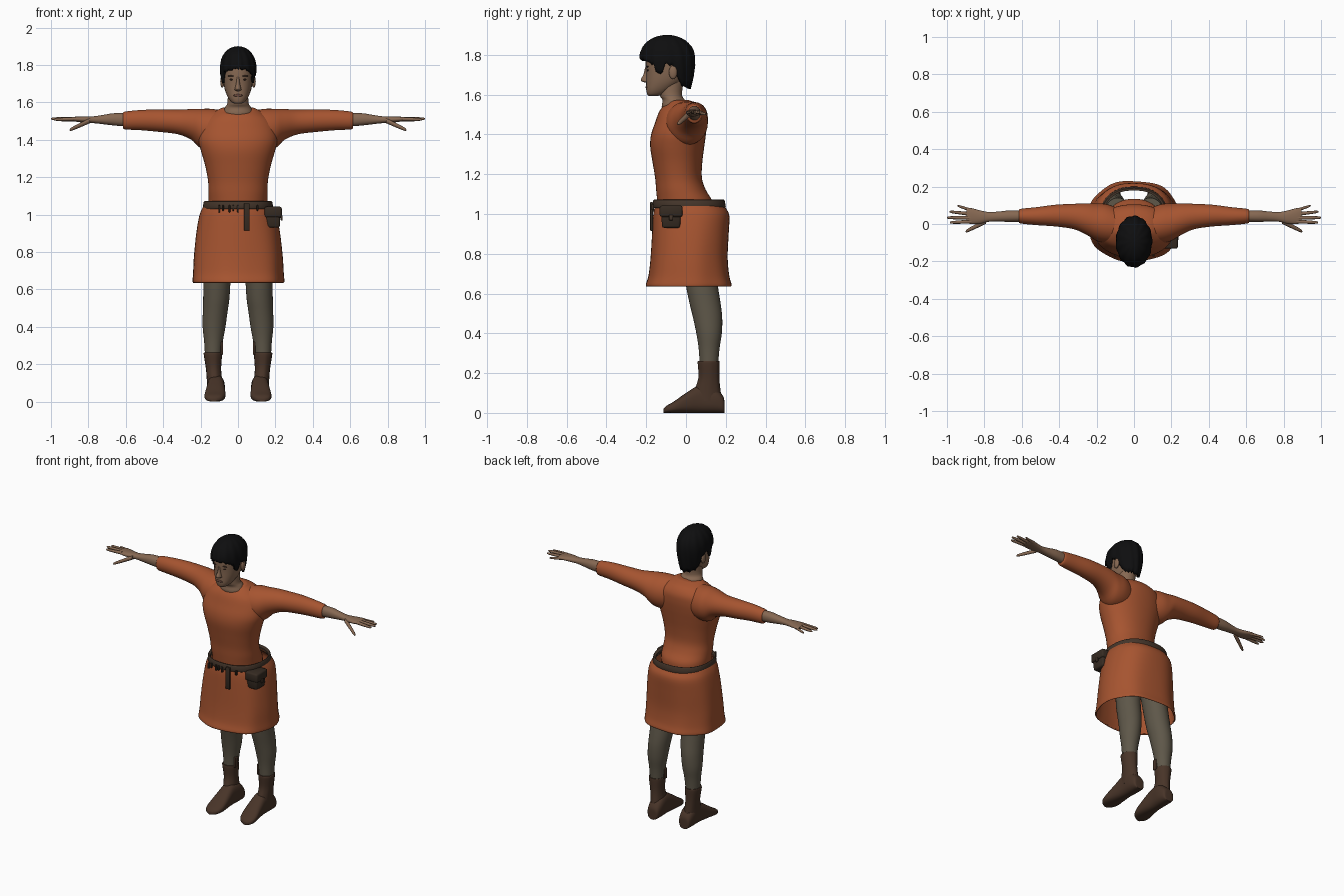
import bpy, bmesh, math, random
from mathutils import Vector

if "Cube" in bpy.data.objects:
    bpy.data.objects.remove(bpy.data.objects["Cube"])

random.seed(4)


def material(name, r, g, b):
    m = bpy.data.materials.new(name)
    m.diffuse_color = [((c / 255 + 0.055) / 1.055) ** 2.4 for c in (r, g, b)] + [1]
    m.use_nodes = True
    m.node_tree.nodes["Principled BSDF"].inputs["Base Color"].default_value = m.diffuse_color
    return m


ORANGE = material("orange cloth", 166, 84, 48)
SKIN = material("skin", 134, 104, 82)
LEGGING = material("grey leggings", 94, 87, 73)
BOOT = material("brown boot leather", 72, 52, 40)
BELT = material("belt leather", 68, 53, 42)
POUCH = material("dark pouch leather", 54, 43, 34)
HAIR = material("black hair", 14, 14, 15)
FEATURE = material("eye brown", 62, 44, 36)
LIP = material("lip", 108, 74, 62)


def finish(name, bm, mat, mirror=False, thick=0, angle=50):
    bmesh.ops.recalc_face_normals(bm, faces=bm.faces)
    me = bpy.data.meshes.new(name)
    bm.to_mesh(me)
    bm.free()
    me.materials.append(mat)
    ob = bpy.data.objects.new(name, me)
    bpy.context.collection.objects.link(ob)
    bpy.context.view_layer.objects.active = ob
    ob.select_set(True)
    bpy.ops.object.shade_smooth_by_angle(angle=math.radians(angle))
    ob.select_set(False)
    if thick:
        mod = ob.modifiers.new("thickness", 'SOLIDIFY')
        mod.thickness = thick
    if mirror:
        ob.modifiers.new("mirror", 'MIRROR')
    return ob


def smooth_rows(rows, sub):
    """Catmull-Rom interpolation between the given cross-sections."""
    rows = [Vector(r) for r in rows]
    out = []
    for i in range(len(rows) - 1):
        a, b = rows[max(i - 1, 0)], rows[i]
        c, d = rows[i + 1], rows[min(i + 2, len(rows) - 1)]
        for k in range(sub):
            t = k / sub
            out.append(0.5 * (2 * b + (c - a) * t + (2 * a - 5 * b + 4 * c - d) * t * t
                              + (3 * b - a - 3 * c + d) * t ** 3))
    return out + [rows[-1]]


def upright(r, c, s):
    """Row: z, front y, back y, half width, centre x, front dip."""
    z, f, b, h, cx, dip = r
    return cx + h * c, (f + b) / 2 + (b - f) / 2 * s, z - dip * max(0, -s) ** 2


def along_x(r, c, s):
    """Row: x, centre y, centre z, y radius, z radius."""
    return r[0], r[1] + r[3] * c, r[2] + r[4] * s


def along_y(r, c, s):
    """Row: y, centre x, half width, top z; the bottom is on the ground."""
    return r[1] + r[2] * c, r[0], r[3] / 2 * (1 + s)


def loft(name, rows, mat, place=upright, n=2.0, seg=32, sub=4, caps=(1, 1), wave=None, **kw):
    if place is upright:
        rows = [tuple(r) + (0,) * (6 - len(r)) for r in rows]
    bm = bmesh.new()
    rings = []
    for r in smooth_rows(rows, sub):
        ring = []
        for i in range(seg):
            a = math.tau * i / seg
            c, s = [math.copysign(abs(v) ** (2 / n), v) for v in (math.cos(a), math.sin(a))]
            k = wave(r, a) if wave else 1
            ring.append(bm.verts.new(place(r, c * k, s * k)))
        rings.append(ring)
    for p, q in zip(rings, rings[1:]):
        for i in range(seg):
            j = (i + 1) % seg
            bm.faces.new((p[i], p[j], q[j], q[i]))
    if caps[0]:
        bm.faces.new(rings[0])
    if caps[1]:
        bm.faces.new(rings[-1])
    return finish(name, bm, mat, **kw)


def blob(name, loc, size, mat, mirror=True):
    bm = bmesh.new()
    bmesh.ops.create_uvsphere(bm, u_segments=16, v_segments=10, radius=1)
    for v in bm.verts:
        v.co = Vector(loc) + Vector(a * b for a, b in zip(v.co, size))
    return finish(name, bm, mat, mirror, angle=80)


def box(name, lo, hi, mat, bevel=0.004, taper=1.0, mirror=False):
    bm = bmesh.new()
    bmesh.ops.create_cube(bm, size=1)
    for v in bm.verts:
        if v.co.z < 0:
            v.co.x *= taper
            v.co.y *= taper
        v.co = Vector(l + (h - l) * (c + 0.5) for l, h, c in zip(lo, hi, v.co))
    bmesh.ops.bevel(bm, geom=bm.edges[:], offset=bevel, segments=2, affect='EDGES', profile=0.5)
    return finish(name, bm, mat, mirror)


# Tunic: body, sleeves and skirt
loft("tunic_body", [
    (1.03, -.14, .135, .155), (1.07, -.145, .13, .157), (1.12, -.15, .10, .158),
    (1.18, -.155, .08, .16), (1.26, -.168, .082, .175), (1.34, -.18, .092, .198),
    (1.40, -.175, .10, .212), (1.46, -.155, .105, .205), (1.51, -.137, .10, .18),
    (1.55, -.118, .07, .125, 0, .012), (1.572, -.108, .015, .082, 0, .04)],
    ORANGE, n=2.15, seg=48, caps=(0, 1))
loft("sleeve", [
    (.05, -.02, 1.45, .09, .10), (.14, 0, 1.455, .105, .11), (.20, .01, 1.46, .10, .105),
    (.25, .025, 1.482, .085, .082), (.32, .04, 1.495, .068, .066), (.42, .045, 1.502, .058, .06),
    (.52, .042, 1.505, .048, .054), (.60, .042, 1.503, .04, .048), (.615, .042, 1.503, .034, .042)],
    ORANGE, along_x, mirror=True)
loft("skirt", [
    (1.05, -.15, .185, .18), (1.03, -.158, .20, .193), (.99, -.165, .218, .208),
    (.9, -.17, .215, .224), (.78, -.177, .21, .237), (.69, -.187, .218, .242),
    (.645, -.20, .23, .245), (.635, -.196, .226, .241)],
    ORANGE, n=2.35, seg=64, caps=(0, 0), thick=.008,
    wave=lambda r, a: 1 + .014 * (1.05 - r[0]) / .4 * math.sin(7 * a + 1))

# Belt with hanging pieces
loft("belt", [(1.03, -.163, .196, .185), (1.035, -.168, .2, .188),
              (1.065, -.166, .195, .184), (1.072, -.161, .19, .179)],
     BELT, n=2.3, seg=48, sub=2, caps=(0, 0), thick=.016)
box("hanging_strap", (.032, -.18, .915), (.062, -.166, 1.06), POUCH)
for i, x in enumerate((-.105, -.085, -.05, -.03, -.005, .1)):
    box(f"belt_tassel_{i}", (x, -.174, 1.012 + .008 * (i % 2)), (x + .009, -.16, 1.05), POUCH, .002)
box("pouch_body", (.145, -.126, .93), (.228, -.024, 1.02), POUCH, .01, .88)
box("pouch_flap", (.142, -.132, .985), (.234, -.018, 1.042), POUCH, .01)
box("pouch_toggle", (.228, -.085, .968), (.238, -.065, .995), BELT, .003)

# Legs and boots
loft("leg", [
    (.9, -.04, .14, .075, .085), (.75, -.015, .15, .074, .103), (.64, .0, .16, .072, .112),
    (.55, .018, .174, .07, .116), (.48, .035, .182, .066, .122), (.4, .052, .18, .061, .128),
    (.32, .064, .168, .05, .131), (.22, .07, .16, .042, .133)],
    LEGGING, mirror=True)
loft("boot_shaft", [
    (.262, .06, .168, .047, .134), (.25, .058, .169, .049, .134), (.18, .062, .167, .041, .131),
    (.12, .045, .172, .041, .126), (.06, .03, .18, .045, .12)],
    BOOT, mirror=True, wave=lambda r, a: 1 + .012 * math.sin(9 * a))
loft("boot_foot", [
    (.193, .117, .02, .05), (.186, .117, .038, .085), (.14, .117, .047, .13),
    (.07, .118, .046, .14), (.0, .12, .052, .1), (-.06, .124, .055, .058),
    (-.098, .128, .042, .036), (-.113, .13, .016, .02)],
    BOOT, along_y, n=2.6, mirror=True)
box("boot_tab", (.079, .085, .25), (.093, .115, .32), BOOT, .004, mirror=True)

# Forearm, hand and fingers
loft("forearm_and_hand", [
    (.56, .042, 1.505, .03, .037), (.66, .042, 1.509, .031, .033), (.72, .04, 1.508, .027, .025),
    (.775, .038, 1.507, .026, .018), (.82, .037, 1.508, .035, .017), (.87, .042, 1.51, .043, .013),
    (.895, .046, 1.511, .038, .009)],
    SKIN, along_x, n=2.2, seg=24, mirror=True)
for name, base, tip, r in (
        ("index_finger", (.87, .013, 1.511), (.985, .008, 1.508), .0095),
        ("middle_finger", (.87, .033, 1.512), (1.0, .034, 1.512), .0098),
        ("ring_finger", (.87, .053, 1.511), (.987, .066, 1.51), .0092),
        ("little_finger", (.86, .070, 1.508), (.945, .098, 1.502), .0082),
        ("thumb", (.79, .015, 1.503), (.9, -.04, 1.452), .0125)):
    b, t = Vector(base), Vector(tip)
    loft(name, [tuple(b.lerp(t, f)) + (r * k, r * k) for f, k in
                ((0, 1.1), (.4, 1), (.75, .85), (.94, .65), (1, .2))],
         SKIN, along_x, seg=12, sub=2, mirror=True)

# Neck, head and face
loft("neck", [(1.5, -.11, .01, .07), (1.54, -.122, .01, .082), (1.572, -.118, -.005, .07),
              (1.6, -.132, -.02, .056), (1.68, -.135, -.01, .055)], SKIN)
loft("head", [
    (1.594, -.188, -.14, .02), (1.602, -.195, -.11, .036), (1.625, -.2, -.07, .053),
    (1.66, -.2, -.025, .068), (1.70, -.2, .005, .077), (1.75, -.203, .03, .082),
    (1.80, -.198, .03, .084), (1.85, -.17, .01, .066), (1.88, -.12, -.05, .025)],
    SKIN, n=2.25)
loft("nose", [
    (1.735, -.206, -.17, .008), (1.70, -.214, -.17, .011), (1.677, -.227, -.17, .016),
    (1.667, -.223, -.17, .018), (1.659, -.2, -.17, .01)], SKIN, seg=16)
blob("ear", (.084, -.065, 1.712), (.011, .021, .034), SKIN)
blob("eye", (.033, -.191, 1.722), (.013, .006, .005), FEATURE)
blob("eyebrow", (.034, -.193, 1.741), (.02, .007, .004), FEATURE)
blob("mouth", (0, -.198, 1.637), (.024, .006, .007), LIP, False)

# Hair cap: the lower edge follows the fringe, sideburns, ears and nape
RIM = ((0, 1.782), (.5, 1.778), (.8, 1.772), (1.05, 1.75), (1.2, 1.705), (1.38, 1.712),
       (1.5, 1.755), (1.78, 1.75), (2.0, 1.68), (2.3, 1.645), (3.15, 1.632))


def rim_height(a):
    for (a0, z0), (a1, z1) in zip(RIM, RIM[1:]):
        if a <= a1:
            return z0 + (z1 - z0) * (a - a0) / (a1 - a0)
    return RIM[-1][1]


bm = bmesh.new()
SEG, STEPS = 72, 14
crown = bm.verts.new((0, -.09, 1.9))
columns = []
for i in range(SEG):
    a = math.tau * i / SEG
    low = rim_height(min(a, math.tau - a)) + random.uniform(-.009, .006)
    col = []
    for k in range(STEPS):
        z = low + (1.9 - low) * math.sin(math.pi / 2 * k / STEPS)
        up = max(0, (z - 1.775) / .125)
        rad = math.sqrt(max(0, 1 - up ** 2.3))
        down = max(0, 1.775 - z) / .145
        ridge = 1 + .022 * math.sin(13 * a + 14 * z) + random.uniform(-.008, .008)
        x = .097 * rad * ridge * math.sin(a) * (1 - .28 * down ** 1.5)
        y = -.094 - .138 * rad * ridge * math.cos(a) * (1 - .16 * down ** 2)
        col.append(bm.verts.new((x, y, z)))
    columns.append(col)
for i in range(SEG):
    p, q = columns[i], columns[(i + 1) % SEG]
    for k in range(STEPS - 1):
        bm.faces.new((p[k], q[k], q[k + 1], p[k + 1]))
    bm.faces.new((p[-1], q[-1], crown))
finish("hair", bm, HAIR, thick=.014)
